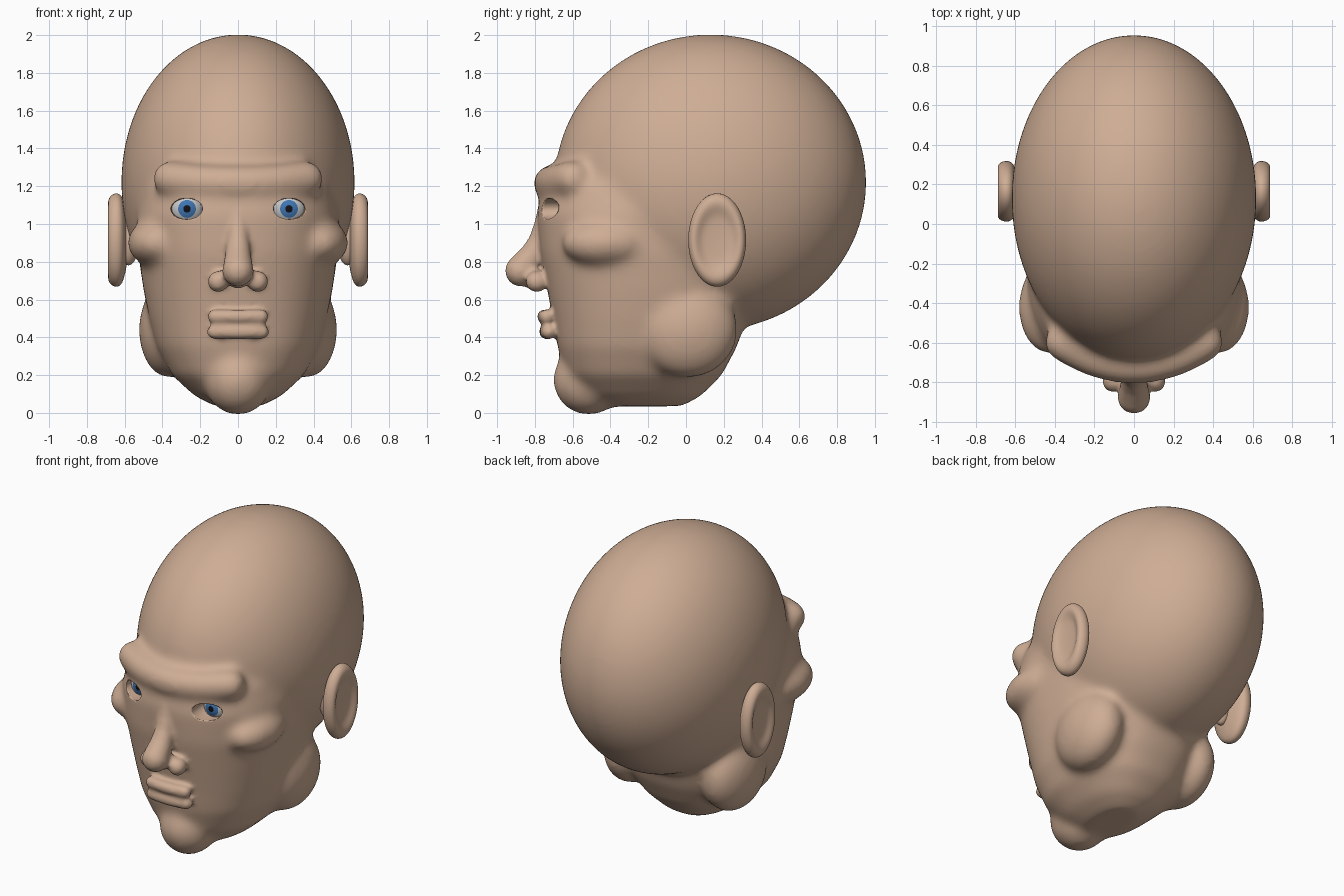
import bpy, bmesh, math
from mathutils import Matrix, Vector

if "Cube" in bpy.data.objects:
    bpy.data.objects.remove(bpy.data.objects["Cube"])


def material(name, rgb):
    m = bpy.data.materials.new(name)
    m.diffuse_color = (*rgb, 1)
    m.use_nodes = True
    m.node_tree.nodes["Principled BSDF"].inputs["Base Color"].default_value = m.diffuse_color
    return m


skin = material("skin", (0.62, 0.42, 0.30))
white = material("eye_white", (0.85, 0.85, 0.85))
blue = material("iris_blue", (0.05, 0.18, 0.45))
black = material("pupil_black", (0.005, 0.005, 0.008))


def ellipsoid(bm, c, r, seg=40):
    r = (r, r, r) if isinstance(r, (int, float)) else r
    bmesh.ops.create_uvsphere(bm, u_segments=seg, v_segments=seg // 2, radius=1,
                              matrix=Matrix.Translation(c) @ Matrix.Diagonal((*r, 1)))


def bridge_rings(bm, rings):
    n = len(rings[0])
    for a, b in zip(rings, rings[1:]):
        for i in range(n):
            j = (i + 1) % n
            bm.faces.new((a[i], a[j], b[j], b[i]))
    bm.faces.new(rings[0][::-1])
    bm.faces.new(rings[-1])


def make_object(bm, name, mats):
    bmesh.ops.recalc_face_normals(bm, faces=bm.faces)
    me = bpy.data.meshes.new(name)
    bm.to_mesh(me)
    bm.free()
    ob = bpy.data.objects.new(name, me)
    bpy.context.collection.objects.link(ob)
    for m in mats:
        me.materials.append(m)
    me.shade_smooth()
    return ob


def apply_modifiers(ob):
    dg = bpy.context.evaluated_depsgraph_get()
    me = bpy.data.meshes.new_from_object(ob.evaluated_get(dg))
    ob.modifiers.clear()
    ob.data = me
    me.shade_smooth()


def fuse(ob, voxel, iterations):
    # melt overlapping forms into one soft skin
    rm = ob.modifiers.new("fuse", 'REMESH')
    rm.mode = 'VOXEL'
    rm.voxel_size = voxel
    sm = ob.modifiers.new("soften", 'SMOOTH')
    sm.factor = 0.5
    sm.iterations = iterations
    apply_modifiers(ob)


# large forms: skull
bm = bmesh.new()
ellipsoid(bm, (0, 0.13, 1.22), (0.618, 0.825, 0.784), 96)

# face and jaw mass: rounded rings (z, front y, back y, half width)
FACE = [(0.035, -0.42, -0.02, 0.12), (0.09, -0.53, 0.08, 0.23), (0.2, -0.63, 0.19, 0.35),
        (0.35, -0.68, 0.27, 0.43), (0.5, -0.705, 0.32, 0.47), (0.65, -0.735, 0.37, 0.50),
        (0.85, -0.775, 0.4, 0.53), (1.05, -0.79, 0.4, 0.54), (1.2, -0.765, 0.4, 0.50),
        (1.32, -0.66, 0.3, 0.42)]
rings = []
for z, yf, yb, w in FACE:
    ring = []
    for i in range(64):
        a = math.tau * i / 64
        c, s = math.cos(a), math.sin(a)
        x = w * math.copysign(abs(c) ** (2 / 2.4), c)
        y = (yf + yb) / 2 + (yb - yf) / 2 * math.copysign(abs(s) ** (2 / 2.4), s)
        ring.append(bm.verts.new((x, y, z)))
    rings.append(ring)
bridge_rings(bm, rings)

# cheekbones, jaw corners, chin
for s in (-1, 1):
    ellipsoid(bm, (s * 0.425, -0.42, 0.9), (0.16, 0.24, 0.13))
    ellipsoid(bm, (s * 0.365, 0.01, 0.44), (0.16, 0.265, 0.255))
ellipsoid(bm, (0, -0.515, 0.175), (0.18, 0.19, 0.187))

# brow ridge
for i in range(-12, 13):
    x = i * 0.03
    ellipsoid(bm, (x, -0.715 + 0.9 * x * x, 1.215 + 0.2 * x * x), 0.095, 24)
head = make_object(bm, "head", [skin])
fuse(head, 0.02, 20)

# small forms added to the softened head
bm = bmesh.new()
bm.from_mesh(head.data)

# nose bridge and tip: (y, z, radius)
NOSE = [(-0.735, 1.06, 0.055), (-0.745, 1.0, 0.058), (-0.775, 0.9, 0.062),
        (-0.815, 0.83, 0.07), (-0.875, 0.752, 0.083)]
for p, q in zip(NOSE, NOSE[1:]):
    for k in range(5):
        y, z, r = Vector(p).lerp(Vector(q), k / 4)
        ellipsoid(bm, (0, y, z), r, 24)
ellipsoid(bm, (0, -0.82, 0.72), 0.062, 24)

# nostril wings
for s in (-1, 1):
    ellipsoid(bm, (s * 0.105, -0.79, 0.695), (0.056, 0.06, 0.056), 24)
    ellipsoid(bm, (s * 0.06, -0.8, 0.72), 0.045, 24)

# lips
for z, y, r in ((0.51, -0.75, 0.038), (0.43, -0.738, 0.04)):
    for i in range(-10, 11):
        x = i * 0.0125
        ellipsoid(bm, (x, y + 0.8 * x * x, z), r, 20)
old = head.data
head.data = bpy.data.meshes.new("head")
bm.to_mesh(head.data)
bm.free()
head.data.materials.append(skin)
bpy.data.meshes.remove(old)
fuse(head, 0.0135, 5)

# eye openings
bm = bmesh.new()
for s in (-1, 1):
    ellipsoid(bm, (s * 0.27, -0.7, 1.08), (0.086, 0.2, 0.056), 48)
cutter = make_object(bm, "eye_cutter", [skin])
cutter.hide_render = True
bo = head.modifiers.new("eye_openings", 'BOOLEAN')
bo.operation = 'DIFFERENCE'
bo.solver = 'EXACT'
bo.object = cutter
apply_modifiers(head)
bpy.data.objects.remove(cutter)

# ear profile: (radius fraction, outward offset)
EAR = [(0.02, 0.022), (0.4, 0.024), (0.55, 0.03), (0.68, 0.044), (0.8, 0.05), (0.91, 0.042),
       (0.98, 0.022), (1.0, 0.0), (0.96, -0.02), (0.85, -0.035), (0.5, -0.055), (0.02, -0.06)]

for s, side in ((-1, "left"), (1, "right")):
    # dished oval ear with a root into the skull
    bm = bmesh.new()
    rings = []
    for r, x in EAR:
        rings.append([bm.verts.new((s * (0.64 + x), 0.165 + 0.155 * r * math.cos(a),
                                    0.915 + 0.25 * r * math.sin(a)))
                      for a in (math.tau * i / 48 for i in range(48))])
    bridge_rings(bm, rings)
    ellipsoid(bm, (s * 0.58, 0.14, 0.92), (0.06, 0.07, 0.14), 24)
    ear = make_object(bm, side + "_ear", [skin])
    sub = ear.modifiers.new("smooth", 'SUBSURF')
    sub.levels = sub.render_levels = 1

    # eyeball with iris and pupil around its front pole
    bm = bmesh.new()
    bmesh.ops.create_uvsphere(bm, u_segments=32, v_segments=32, radius=0.1)
    for f in bm.faces:
        d = math.degrees(f.calc_center_median().angle(Vector((0, 0, 1))))
        f.material_index = 2 if d < 11.25 else 1 if d < 28.2 else 0
    bmesh.ops.transform(bm, verts=bm.verts, matrix=Matrix.Translation((s * 0.27, -0.575, 1.08))
                        @ Matrix.Rotation(math.pi / 2, 4, 'X'))
    make_object(bm, side + "_eyeball", [white, blue, black])
